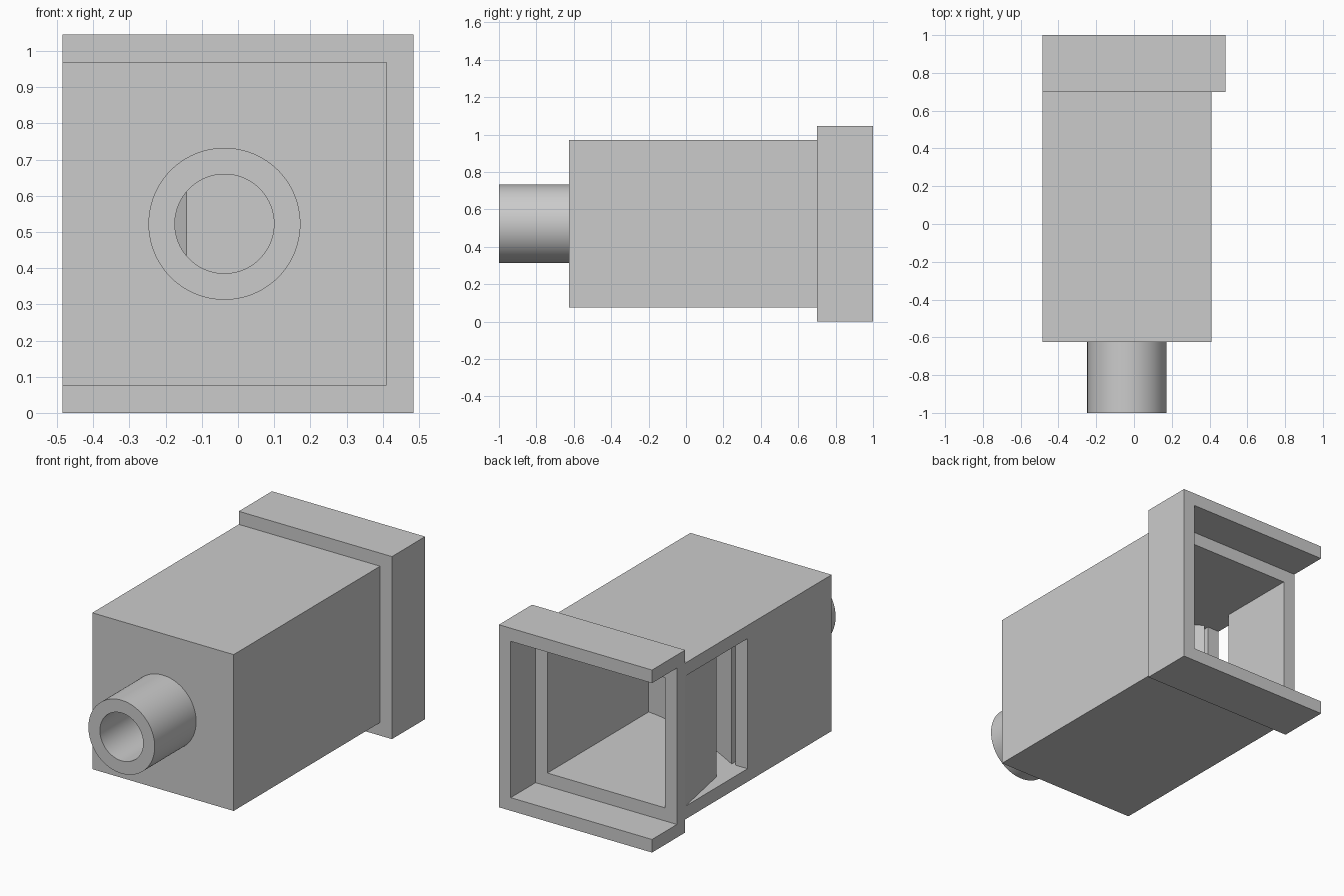
import bpy
import bmesh
from math import pi, radians
from mathutils import Matrix, Vector

cube = bpy.data.objects.get("Cube")
if cube:
    bpy.data.objects.remove(cube, do_unlink=True)

# One plain grey for the whole model
grey = bpy.data.materials.new("plain_grey")
grey.use_nodes = True
grey.diffuse_color = (0.6, 0.6, 0.6, 1)
bsdf = next(n for n in grey.node_tree.nodes if n.type == 'BSDF_PRINCIPLED')
bsdf.inputs["Base Color"].default_value = (0.6, 0.6, 0.6, 1)

# Shared dimensions
T = 0.075                       # wall thickness
LEFT, RIGHT = -0.485, 0.41      # body sides in x
TOP = 1.045
FRONT, LEDGE, BACK = -0.625, 0.70, 1.0
TUBE_X, TUBE_Z = (LEFT + RIGHT) / 2, TOP / 2
IN_LEFT, IN_RIGHT = LEFT + T, RIGHT - T
IN_LOW, IN_HIGH = 2 * T, TOP - 2 * T


def finish(name, bm):
    bmesh.ops.recalc_face_normals(bm, faces=bm.faces)
    mesh = bpy.data.meshes.new(name)
    bm.to_mesh(mesh)
    bm.free()
    mesh.materials.append(grey)
    obj = bpy.data.objects.new(name, mesh)
    bpy.context.collection.objects.link(obj)
    return obj


def box(name, x, y, z):
    bm = bmesh.new()
    bmesh.ops.create_cube(bm, size=1)
    size = [b - a for a, b in (x, y, z)]
    mid = Vector([(a + b) / 2 for a, b in (x, y, z)])
    bmesh.ops.transform(bm, verts=bm.verts,
                        matrix=Matrix.Translation(mid) @ Matrix.Diagonal((*size, 1)))
    return finish(name, bm)


def tube_solid(name, radius, y0, y1):
    bm = bmesh.new()
    place = Matrix.Translation((TUBE_X, (y0 + y1) / 2, TUBE_Z)) @ Matrix.Rotation(pi / 2, 4, 'X')
    bmesh.ops.create_cone(bm, cap_ends=True, segments=96, radius1=radius,
                          radius2=radius, depth=y1 - y0, matrix=place)
    return finish(name, bm)


def prism(name, outline, z0, z1):
    bm = bmesh.new()
    face = bm.faces.new([bm.verts.new((x, y, z0)) for x, y in outline])
    made = bmesh.ops.extrude_face_region(bm, geom=[face])["geom"]
    bmesh.ops.translate(bm, vec=(0, 0, z1 - z0),
                        verts=[v for v in made if isinstance(v, bmesh.types.BMVert)])
    return finish(name, bm)


def combine(target, tool, operation):
    mod = target.modifiers.new(operation.lower(), 'BOOLEAN')
    mod.object, mod.operation, mod.solver = tool, operation, 'EXACT'
    bpy.context.view_layer.objects.active = target
    bpy.ops.object.modifier_apply(modifier=mod.name)
    bpy.data.objects.remove(tool, do_unlink=True)


def smooth(obj):
    bpy.ops.object.select_all(action='DESELECT')
    obj.select_set(True)
    bpy.context.view_layer.objects.active = obj
    bpy.ops.object.shade_smooth_by_angle(angle=radians(30))


# Body, rear collar and inlet tube as one casing
casing = box("casing", (LEFT, RIGHT), (FRONT, LEDGE + 0.04), (T, TOP - T))
combine(casing, box("collar", (LEFT, RIGHT + T), (LEDGE, BACK), (0, TOP)), 'UNION')
combine(casing, tube_solid("inlet", 0.21, -1, FRONT + 0.04), 'UNION')

# Hollow chamber, side-open collar recess, side mouth and bore
cuts = [
    box("chamber", (IN_LEFT, IN_RIGHT), (FRONT + T, BACK + 0.1), (IN_LOW, IN_HIGH)),
    box("recess", (LEFT - 0.1, RIGHT), (LEDGE + T, BACK + 0.1), (T, TOP - T)),
    box("mouth", (LEFT - 0.1, IN_LEFT + 0.05), (0.136, LEDGE), (IN_LOW, IN_HIGH)),
    tube_solid("bore", 0.137, -1.1, FRONT + T + 0.01),
]
for cut in cuts:
    combine(casing, cut, 'DIFFERENCE')
smooth(casing)

# Sloping lip behind the mouth
prism("mouth_lip", [(LEFT, LEDGE), (IN_LEFT, 0.31), (IN_LEFT, LEDGE)], IN_LOW, IN_HIGH)

# Air guide block with a curved rear face and a narrow side channel
guide_tip = IN_LEFT + 0.025
steps = 24
curve = [(IN_RIGHT + (guide_tip - IN_RIGHT) * i / steps,
          -0.14 + 0.276 * (i / steps) ** 1.5) for i in range(steps + 1)]
guide = prism("air_guide",
              [(-0.142, FRONT + T), (IN_RIGHT, FRONT + T)] + curve + [(guide_tip, -0.2)],
              IN_LOW, IN_HIGH)
smooth(guide)
